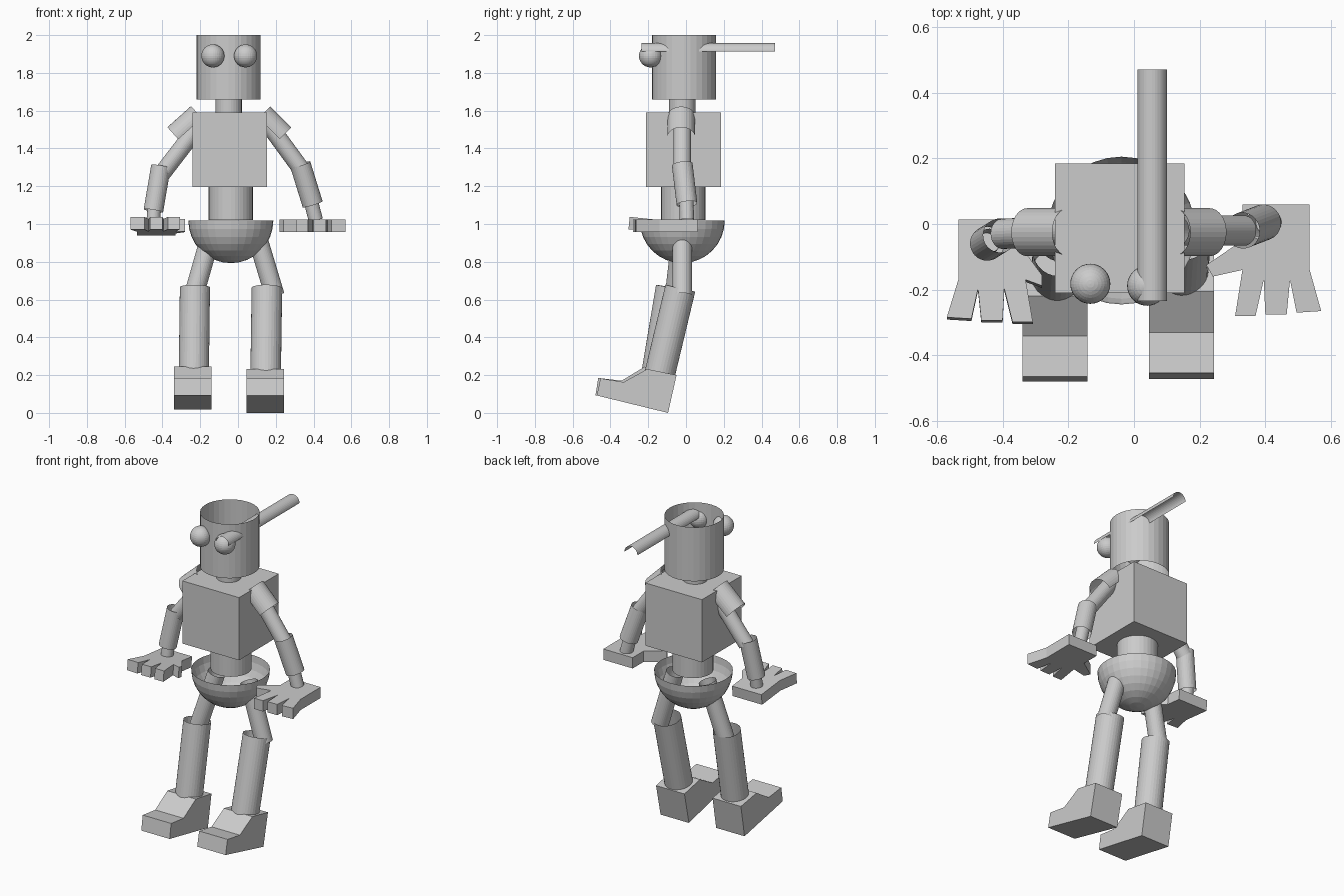
import bpy, bmesh, math
from mathutils import Vector, Matrix

cube = bpy.data.objects.get("Cube")
if cube:
    bpy.data.objects.remove(cube)

GREY = (0.6, 0.6, 0.6, 1)
grey = bpy.data.materials.new("plain grey")
grey.use_nodes = True
grey.diffuse_color = GREY
grey.node_tree.nodes["Principled BSDF"].inputs["Base Color"].default_value = GREY


def finish(name, bm, matrix=None):
    if matrix:
        bm.transform(matrix)
    mesh = bpy.data.meshes.new(name)
    bm.to_mesh(mesh)
    bm.free()
    mesh.materials.append(grey)
    obj = bpy.data.objects.new(name, mesh)
    bpy.context.collection.objects.link(obj)
    return obj


def tube(name, start, end, radius, arc=360, sides=32):
    """Open thin tube; a smaller arc keeps only its upper part."""
    a, b = Vector(start), Vector(end)
    axis = (b - a).normalized()
    up = Vector((0, 0, 1)) if abs(axis.z) < 0.99 else Vector((0, 1, 0))
    side = axis.cross(up).normalized()
    top = side.cross(axis)
    bm = bmesh.new()
    count = round(sides * arc / 360)
    rows = []
    for i in range(count + 1):
        t = math.radians(arc) * (i / count - 0.5)
        off = (top * math.cos(t) + side * math.sin(t)) * radius
        rows.append((bm.verts.new(a + off), bm.verts.new(b + off)))
    for p, q in zip(rows, rows[1:]):
        bm.faces.new((p[0], q[0], q[1], p[1]))
    bmesh.ops.remove_doubles(bm, verts=bm.verts, dist=0.0001)
    return finish(name, bm)


def slab(name, outline, depth, matrix):
    """Flat outline in its own plane, thickened evenly."""
    bm = bmesh.new()
    face = bm.faces.new([bm.verts.new((x, y, -depth / 2)) for x, y in outline])
    new = bmesh.ops.extrude_face_region(bm, geom=[face])["geom"]
    bmesh.ops.translate(bm, vec=(0, 0, depth),
                        verts=[g for g in new if isinstance(g, bmesh.types.BMVert)])
    bm.transform(matrix)
    bmesh.ops.recalc_face_normals(bm, faces=bm.faces)
    return finish(name, bm)


# Head, neck, waist
tube("head", (-0.05, -0.01, 1.66), (-0.05, -0.01, 2.0), 0.17)
tube("neck", (-0.05, -0.02, 1.585), (-0.05, -0.02, 1.67), 0.07)
tube("waist", (-0.038, -0.015, 1.02), (-0.038, -0.015, 1.2), 0.117)

# Eyes
for name, x, y in (("right_eye", -0.133, -0.182), ("left_eye", 0.04, -0.188)):
    bm = bmesh.new()
    bmesh.ops.create_uvsphere(bm, u_segments=32, v_segments=16, radius=0.061)
    finish(name, bm, Matrix.Translation((x, y, 1.89)))

# Half-round rod running through the head over the left eye
tube("head_rod", (0.055, -0.235, 1.912), (0.055, 0.47, 1.912), 0.045, arc=180)

# Chest
bm = bmesh.new()
bmesh.ops.create_cube(bm, size=0.395)
finish("chest", bm, Matrix.Translation((-0.043, -0.013, 1.393)))

# Pelvis bowl
bm = bmesh.new()
bmesh.ops.create_uvsphere(bm, u_segments=32, v_segments=16, radius=0.225)
bmesh.ops.delete(bm, geom=[v for v in bm.verts if v.co.z > 0.001], context="VERTS")
finish("pelvis_bowl", bm, Matrix.Translation((-0.038, -0.02, 1.018)))

# Arms: sleeve, upper arm, forearm, wrist
tube("right_sleeve", (-0.2, -0.025, 1.57), (-0.325, -0.025, 1.458), 0.073, arc=200)
tube("left_sleeve", (0.12, -0.025, 1.57), (0.23, -0.025, 1.46), 0.073, arc=200)
tube("right_upper_arm", (-0.2, -0.02, 1.53), (-0.40, -0.03, 1.27), 0.046)
tube("left_upper_arm", (0.13, -0.02, 1.57), (0.335, -0.02, 1.29), 0.046)
tube("right_forearm", (-0.408, -0.035, 1.305), (-0.448, -0.06, 1.07), 0.052)
tube("left_forearm", (0.33, -0.02, 1.315), (0.395, 0.005, 1.105), 0.055)
tube("right_wrist", (-0.44, -0.05, 1.12), (-0.45, -0.065, 1.0), 0.036)
tube("left_wrist", (0.375, 0.0, 1.16), (0.412, 0.005, 1.02), 0.038)

# Hands: palm, three fingers and a thumb
HAND = [(0.535, 0.06), (0.535, -0.14), (0.57, -0.265), (0.495, -0.27),
        (0.475, -0.17), (0.465, -0.275), (0.4, -0.275), (0.395, -0.17),
        (0.37, -0.28), (0.308, -0.28), (0.33, -0.14), (0.24, -0.16),
        (0.22, -0.125), (0.33, -0.05), (0.33, 0.06)]
slab("left_hand", HAND, 0.068, Matrix.Translation((0, 0, 0.991)))
slab("right_hand", [(-max(x, 0.28), y) for x, y in HAND], 0.066,
     Matrix.Translation((0, -0.045, 0.978)) @ Matrix.Rotation(math.radians(-6), 4, "X")
     @ Matrix.Diagonal((1, 0.92, 1, 1)))

# Legs
tube("right_thigh", (-0.135, -0.02, 0.97), (-0.235, -0.06, 0.62), 0.052)
tube("left_thigh", (0.09, -0.02, 0.97), (0.195, -0.02, 0.62), 0.052)
tube("right_shin", (-0.228, -0.08, 0.665), (-0.234, -0.158, 0.2), 0.08)
tube("left_shin", (0.153, -0.03, 0.66), (0.146, -0.145, 0.18), 0.081)

# Feet: side profile (y, z) swept across the width
FOOT = [(-0.095, 0.0), (-0.05, 0.2), (-0.205, 0.232), (-0.33, 0.163),
        (-0.453, 0.183), (-0.472, 0.092)]
SIDEWAYS = Matrix(((0, 0, 1, 0), (1, 0, 0, 0), (0, 1, 0, 0), (0, 0, 0, 1)))
for name, x, y, z, turn in (("left_foot", 0.145, 0, 0, 0), ("right_foot", -0.24, -0.008, 0.01, 2.5)):
    pivot = Vector((0, -0.27, 0.1))
    tilt = (Matrix.Translation(pivot) @ Matrix.Rotation(math.radians(turn), 4, "X")
            @ Matrix.Translation(-pivot))
    slab(name, FOOT, 0.198, Matrix.Translation((x, y, z)) @ tilt @ SIDEWAYS)
